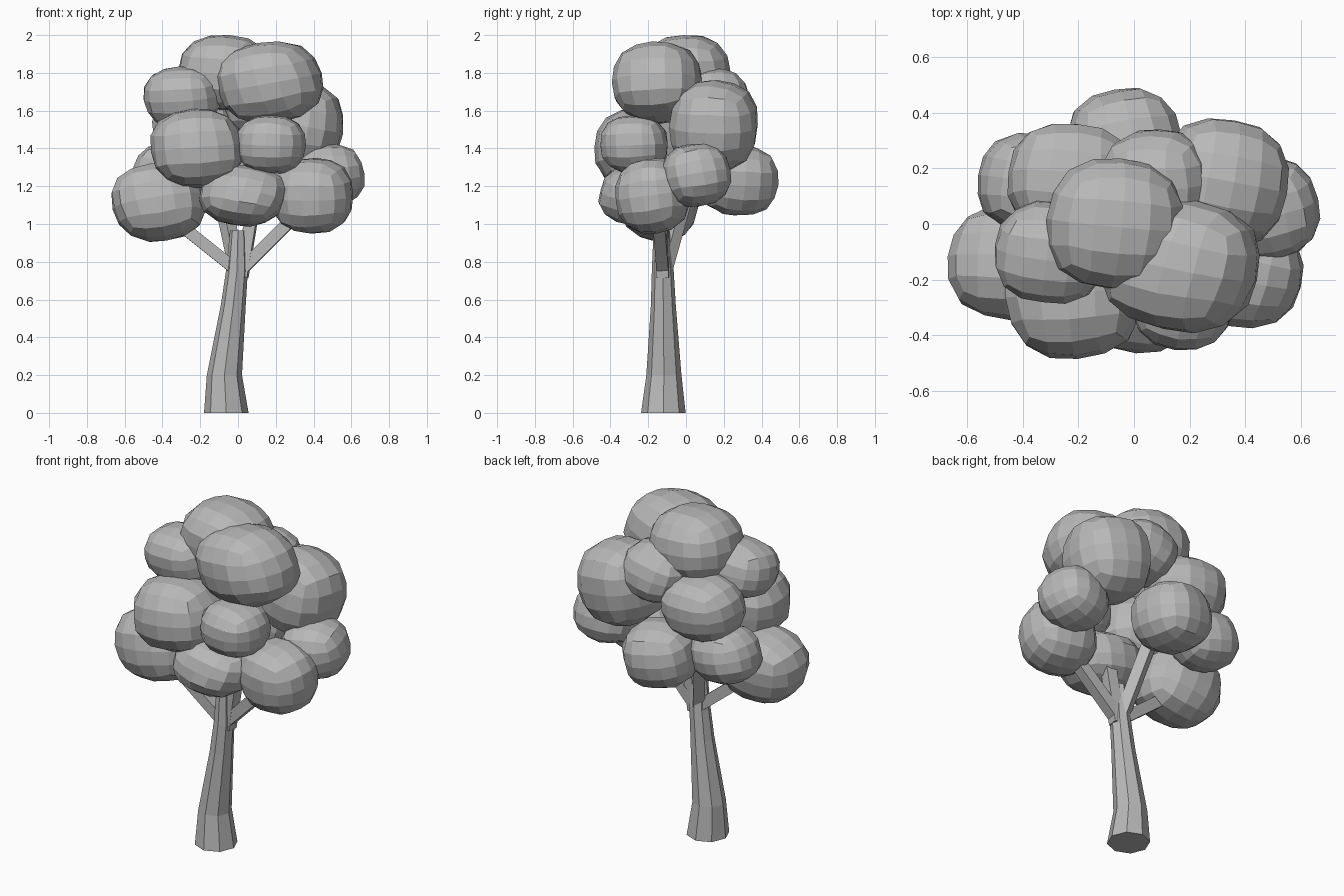
import bpy, bmesh, math, random
from mathutils import Vector, Matrix, Euler

if "Cube" in bpy.data.objects:
    bpy.data.objects.remove(bpy.data.objects["Cube"])

random.seed(4)

grey = bpy.data.materials.new("plain_grey")
grey.diffuse_color = (0.48, 0.48, 0.48, 1)
grey.use_nodes = True
grey.node_tree.nodes["Principled BSDF"].inputs["Base Color"].default_value = grey.diffuse_color


def finish(obj, name):
    obj.name = name
    obj.data.materials.clear()
    obj.data.materials.append(grey)


# A tapered tube through (x, y, z, radius) rings
def tube(name, rings, sides, level=False):
    bm = bmesh.new()
    loops = []
    for i, (x, y, z, r) in enumerate(rings):
        a, b = rings[max(i - 1, 0)], rings[min(i + 1, len(rings) - 1)]
        axis = Vector(b[:3]) - Vector(a[:3])
        # trunk rings stay level, branch rings face along the branch
        turn = Matrix() if level else axis.to_track_quat('Z', 'Y').to_matrix().to_4x4()
        phase = 0.0 if level else 0.5
        loops.append([bm.verts.new(Vector((x, y, z)) + turn @ Vector(
            (r * math.cos(t), r * math.sin(t), 0)))
            for t in (2 * math.pi * (k + phase) / sides for k in range(sides))])
    for lo, hi in zip(loops, loops[1:]):
        for k in range(sides):
            n = (k + 1) % sides
            bm.faces.new((lo[k], lo[n], hi[n], hi[k]))
    bm.faces.new(loops[0][::-1])
    bm.faces.new(loops[-1])
    mesh = bpy.data.meshes.new(name)
    bm.to_mesh(mesh)
    bm.free()
    obj = bpy.data.objects.new(name, mesh)
    bpy.context.collection.objects.link(obj)
    finish(obj, name)


# A boxy leaf clump: a twice-subdivided cube, squared off, tilted and fitted to half sizes
def clump(name, centre, half, power=2.4):
    bpy.ops.mesh.primitive_cube_add(size=2)
    obj = bpy.context.object
    sub = obj.modifiers.new("round", 'SUBSURF')
    sub.levels = 2
    sub.use_limit_surface = False
    bpy.ops.object.modifier_apply(modifier=sub.name)
    tilt = Euler([random.uniform(-0.25, 0.25) for _ in range(3)]).to_matrix()
    pts = []
    for v in obj.data.vertices:
        size = sum(abs(c) ** power for c in v.co) ** (1 / power)
        pts.append(tilt @ (v.co / size * random.uniform(0.98, 1.02)))
    for axis in range(3):
        lo, hi = min(p[axis] for p in pts), max(p[axis] for p in pts)
        for p in pts:
            p[axis] = centre[axis] + half[axis] * (2 * (p[axis] - lo) / (hi - lo) - 1)
    for v, p in zip(obj.data.vertices, pts):
        v.co = p
    obj.data.shade_flat()
    finish(obj, name)


# Trunk: flared foot leaning up to a narrow top
tube("trunk", [(-0.062, -0.12, 0, 0.118), (-0.072, -0.117, 0.2, 0.093),
               (-0.025, -0.12, 0.57, 0.066), (-0.006, -0.123, 0.75, 0.058),
               (0, -0.13, 0.965, 0.042)], 8, level=True)

# Branches reaching into the crown
tube("left_branch", [(0.0, -0.12, 0.75, 0.045), (-0.4, -0.13, 1.07, 0.045)], 4)
tube("right_branch", [(0.0, -0.12, 0.74, 0.045), (0.36, -0.15, 1.1, 0.045)], 4)
tube("back_left_branch", [(0.0, -0.12, 0.74, 0.045), (-0.13, 0.05, 1.35, 0.045)], 4)
tube("front_right_branch", [(0.02, -0.12, 0.72, 0.045), (0.09, -0.13, 1.15, 0.045)], 4)

# Leaf clumps: centre and half sizes
CLUMPS = {
    "low_left": ((-0.42, -0.14, 1.117), (0.25, 0.21, 0.212)),
    "low_front": ((0.025, -0.25, 1.15), (0.23, 0.215, 0.165)),
    "low_right": ((0.39, -0.178, 1.15), (0.22, 0.197, 0.2)),
    "low_far_right": ((0.48, 0.055, 1.257), (0.19, 0.185, 0.167)),
    "low_back": ((-0.03, 0.28, 1.235), (0.21, 0.21, 0.19)),
    "low_back_left": ((-0.37, 0.15, 1.265), (0.192, 0.177, 0.162)),
    "middle_left": ((-0.218, -0.25, 1.40), (0.245, 0.235, 0.21)),
    "middle_front": ((0.175, -0.275, 1.42), (0.185, 0.178, 0.155)),
    "middle_right": ((0.32, 0.145, 1.52), (0.237, 0.235, 0.242)),
    "middle_back": ((-0.23, 0.16, 1.52), (0.225, 0.2, 0.182)),
    "high_back": ((0.08, 0.15, 1.65), (0.2, 0.19, 0.172)),
    "high_left": ((-0.295, -0.1, 1.675), (0.205, 0.187, 0.16)),
    "high_right": ((0.165, -0.15, 1.75), (0.287, 0.243, 0.217)),
    "crown_top": ((-0.07, 0.0, 1.8), (0.245, 0.235, 0.2)),
}
for part, (centre, half) in CLUMPS.items():
    clump("leaves_" + part, centre, half)
